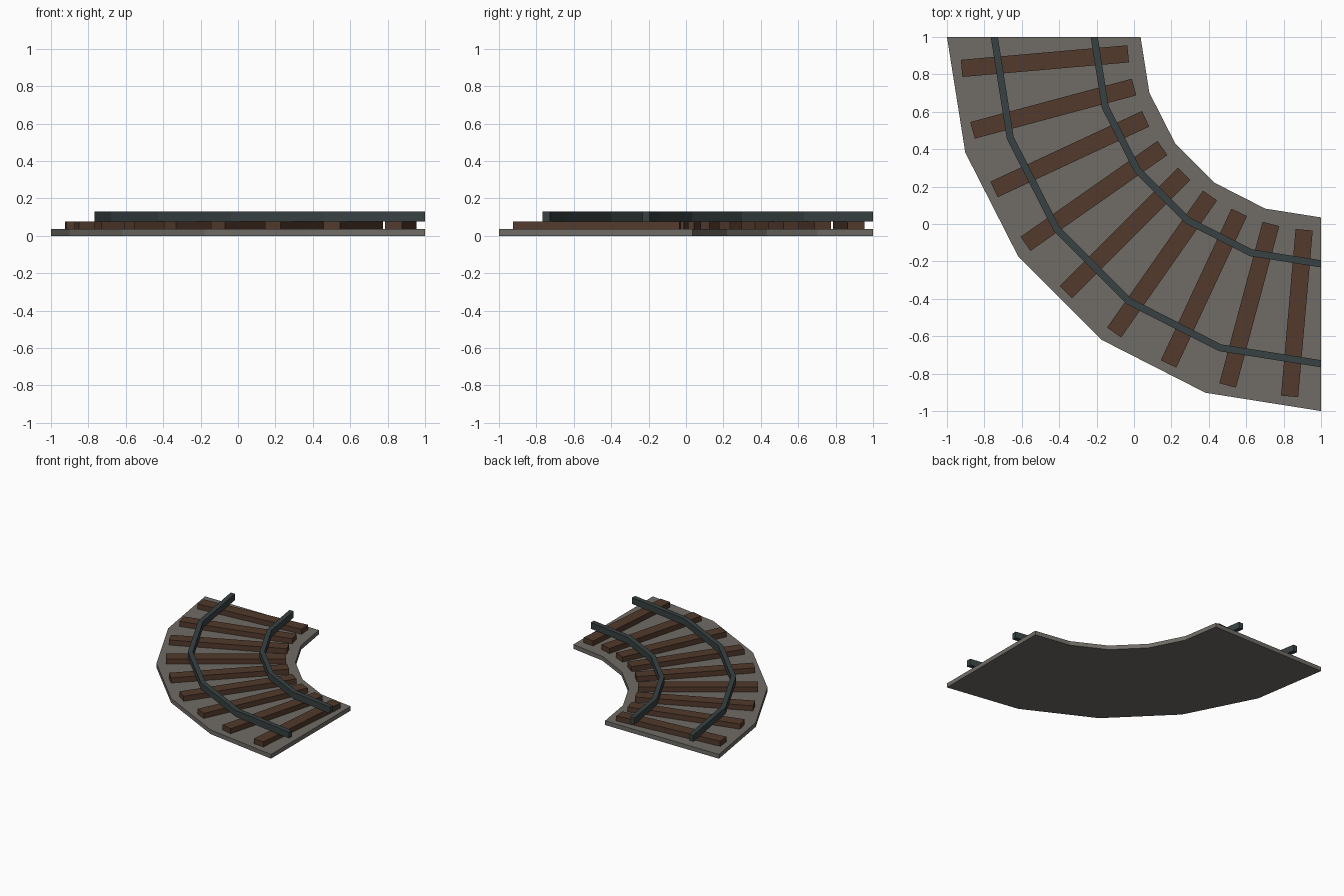
import bpy, bmesh
from math import cos, sin, pi, radians
from mathutils import Matrix, Vector

if "Cube" in bpy.data.objects:
    bpy.data.objects.remove(bpy.data.objects["Cube"], do_unlink=True)

PIVOT = Vector((1, 1, 0))   # centre of the quarter turn
SEGMENTS = 5


def material(name, color):
    mat = bpy.data.materials.new(name)
    mat.use_nodes = True
    mat.diffuse_color = (*color, 1)
    bsdf = next(n for n in mat.node_tree.nodes if n.type == 'BSDF_PRINCIPLED')
    bsdf.inputs["Base Color"].default_value = (*color, 1)
    return mat


def add_object(name, bm, mat):
    bmesh.ops.recalc_face_normals(bm, faces=bm.faces)
    mesh = bpy.data.meshes.new(name)
    bm.to_mesh(mesh)
    bm.free()
    mesh.materials.append(mat)
    obj = bpy.data.objects.new(name, mesh)
    bpy.context.collection.objects.link(obj)
    return obj


def curved_bar(name, inner, outer, bottom, top, mat):
    """Sweep a rectangular section through the quarter turn."""
    bm = bmesh.new()
    section = [(inner, bottom), (outer, bottom), (outer, top), (inner, top)]
    rings = []
    for i in range(SEGMENTS + 1):
        a = pi + i * pi / 2 / SEGMENTS
        rings.append([bm.verts.new(PIVOT + Vector((r * cos(a), r * sin(a), z)))
                      for r, z in section])
    for p, q in zip(rings, rings[1:]):
        for k in range(4):
            n = (k + 1) % 4
            bm.faces.new((p[k], p[n], q[n], q[k]))
    bm.faces.new(rings[0])
    bm.faces.new(rings[-1])
    return add_object(name, bm, mat)


def sleeper(name, angle, mat):
    """Radial plank resting on the bed."""
    inner, outer, width, bottom, top = 1.035, 1.929, 0.092, 0.035, 0.077
    bm = bmesh.new()
    place = (Matrix.Translation(PIVOT) @ Matrix.Rotation(angle, 4, 'Z')
             @ Matrix.Translation(((inner + outer) / 2, 0, (bottom + top) / 2))
             @ Matrix.Diagonal((outer - inner, width, top - bottom, 1)))
    bmesh.ops.create_cube(bm, size=1, matrix=place)
    return add_object(name, bm, mat)


gravel = material("gravel grey", (0.162, 0.150, 0.132))
wood = material("dark brown wood", (0.085, 0.042, 0.025))
steel = material("dark steel", (0.040, 0.053, 0.055))

# Gravel bed
curved_bar("track_bed", 0.965, 2.0, 0, 0.035, gravel)

# Sleepers, every ten degrees
for i in range(9):
    sleeper(f"sleeper_{i + 1}", pi + radians(5 + 10 * i), wood)

# Rails
curved_bar("inner_rail", 1.194, 1.232, 0.077, 0.129, steel)
curved_bar("outer_rail", 1.728, 1.766, 0.077, 0.129, steel)
